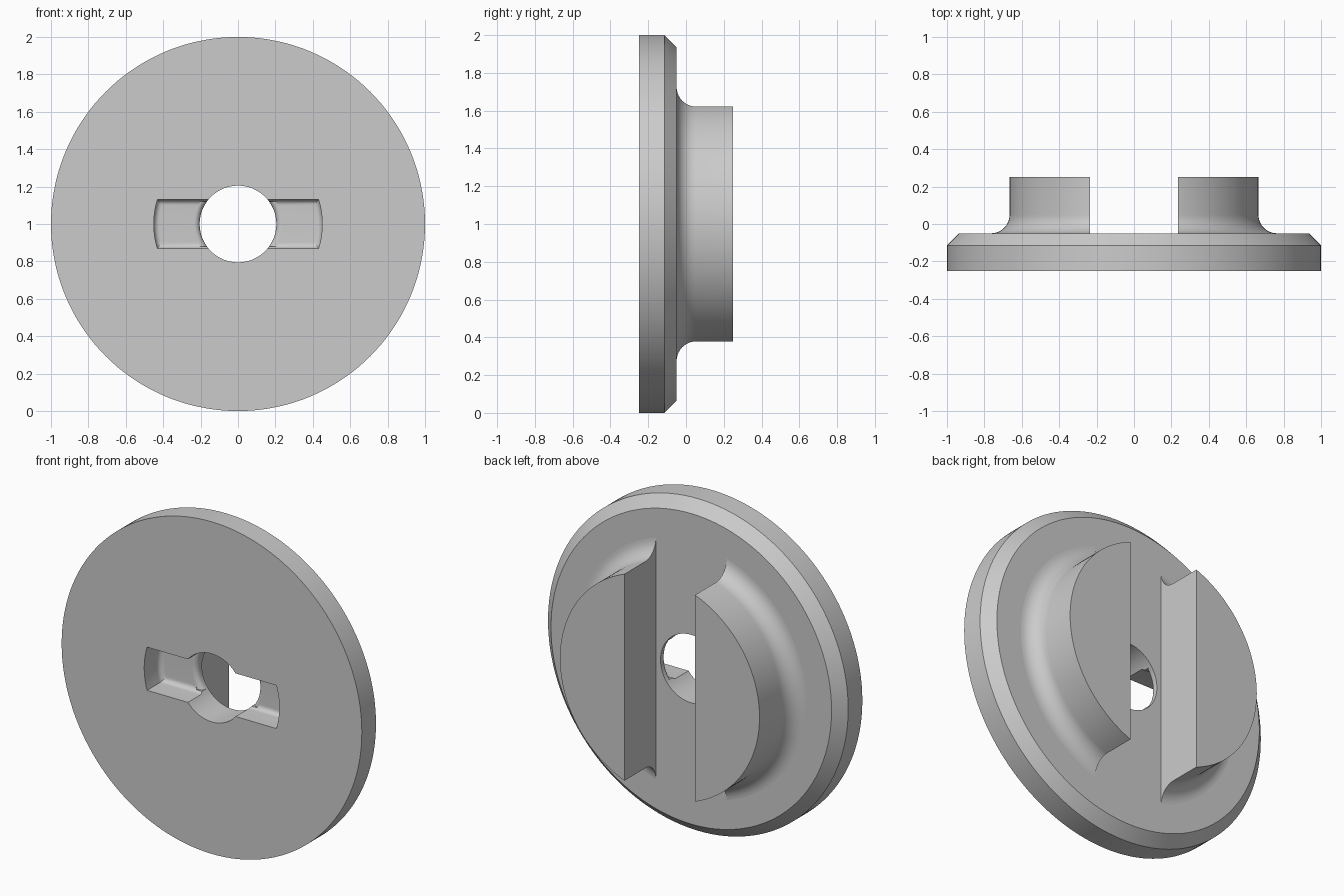
import bpy, bmesh, math
from mathutils import Vector

if "Cube" in bpy.data.objects:
    bpy.data.objects.remove(bpy.data.objects["Cube"])

CENTRE = Vector((0, 0, 1))
BACK, FRONT, TOP = 0.25, -0.25, -0.05     # y of boss face, front face, disc rear face
FLOOR = -0.10                             # y of the slot floor
FILLET, LIP, HOLE = 0.1, 0.03, 0.205

grey = bpy.data.materials.new("plain grey")
grey.use_nodes = True
colour = (0.6, 0.6, 0.6, 1)
grey.diffuse_color = colour
grey.node_tree.nodes["Principled BSDF"].inputs["Base Color"].default_value = colour


def make_object(name, bm):
    bmesh.ops.recalc_face_normals(bm, faces=bm.faces)
    mesh = bpy.data.meshes.new(name)
    bm.to_mesh(mesh)
    bm.free()
    mesh.materials.append(grey)
    obj = bpy.data.objects.new(name, mesh)
    bpy.context.collection.objects.link(obj)
    return obj


def lathe(profile, steps=144):
    """Spin (radius, y) points around the disc axis."""
    bm = bmesh.new()
    verts = [bm.verts.new((r, y, 1)) for r, y in profile]
    edges = [bm.edges.new(pair) for pair in zip(verts, verts[1:])]
    bmesh.ops.spin(bm, geom=verts + edges, cent=CENTRE, axis=(0, 1, 0),
                   angle=math.tau, steps=steps)
    bmesh.ops.remove_doubles(bm, verts=bm.verts, dist=1e-5)
    return bm


def quarter(radius, steps=10):
    """Sine and cosine offsets of a quarter circle."""
    angles = [math.pi / 2 * i / steps for i in range(steps + 1)]
    return [(radius * math.sin(a), radius * math.cos(a)) for a in angles]


def slot_ring(bm, inset, y, steps=12):
    """Bar outline with ends curved about the disc axis."""
    radius = 0.45 - inset
    limit = math.asin((0.13 - inset) / radius)
    ring = []
    for start in (0, math.pi):
        for i in range(steps + 1):
            a = start - limit + 2 * limit * i / steps
            ring.append(bm.verts.new((radius * math.cos(a), y, 1 + radius * math.sin(a))))
    return ring


def slot_prism(name, layers):
    bm = bmesh.new()
    rings = [slot_ring(bm, inset, y) for inset, y in layers]
    for low, high in zip(rings, rings[1:]):
        for i in range(len(low)):
            j = (i + 1) % len(low)
            bm.faces.new((low[i], low[j], high[j], high[i]))
    bm.faces.new(rings[0])
    bm.faces.new(rings[-1])
    return make_object(name, bm)


def combine(target, tool, operation):
    mod = target.modifiers.new(operation.lower(), "BOOLEAN")
    mod.operation, mod.object, mod.solver = operation, tool, "EXACT"
    bpy.context.view_layer.objects.active = target
    bpy.ops.object.modifier_apply(modifier=mod.name)
    bpy.data.objects.remove(tool)


# Chamfered disc
disc = make_object("disc", lathe([(0, FRONT), (1, FRONT), (1, -0.115),
                                  (0.935, TOP), (0, TOP)]))

# Centre hole, front slot with rounded floor edge, and rounded lip into the hole
hole = make_object("hole_cutter", lathe([(0, -0.4), (HOLE, -0.4), (HOLE, 0.1), (0, 0.1)], 96))
combine(disc, hole, "DIFFERENCE")

fillet = [(LIP - c, FLOOR - LIP + s) for s, c in quarter(LIP, 8)]
slot = slot_prism("slot_cutter", [(0, -0.4)] + [(LIP - c, y) for (s, c), (_, y)
                                               in zip(quarter(LIP, 8), fillet)])
combine(disc, slot, "DIFFERENCE")

curve = [(HOLE + LIP - s, FLOOR + LIP - c) for s, c in quarter(LIP, 8)]
lip = make_object("lip_cutter", lathe([(0, FLOOR - 0.02), (HOLE + LIP, FLOOR - 0.02)]
                                      + curve + [(0, FLOOR + LIP)], 96))
combine(lip, slot_prism("lip_limit", [(0.01, -0.4), (0.01, 0)]), "INTERSECT")
combine(disc, lip, "DIFFERENCE")

# Two boss segments with a flared foot, on either side of the channel
parts = [disc]
for name, side in (("left_boss", 1), ("right_boss", -1)):
    radius = 0.665
    foot = [(radius + FILLET - s, TOP + FILLET - c) for s, c in quarter(FILLET)]
    bm = lathe([(0, TOP - 0.005), (radius + FILLET, TOP - 0.005)] + foot
               + [(radius, BACK), (0, BACK)])
    cut = bmesh.ops.bisect_plane(bm, geom=bm.verts[:] + bm.edges[:] + bm.faces[:],
                                 plane_co=(0.235 * side, 0, 0), plane_no=(side, 0, 0),
                                 clear_inner=True)
    rim = [e for e in cut["geom_cut"] if isinstance(e, bmesh.types.BMEdge)]
    bmesh.ops.contextual_create(bm, geom=rim)
    parts.append(make_object(name, bm))

# Smooth curved walls, sharp rims
bpy.ops.object.select_all(action="DESELECT")
for part in parts:
    part.select_set(True)
bpy.context.view_layer.objects.active = disc
bpy.ops.object.shade_smooth_by_angle(angle=math.radians(30))
